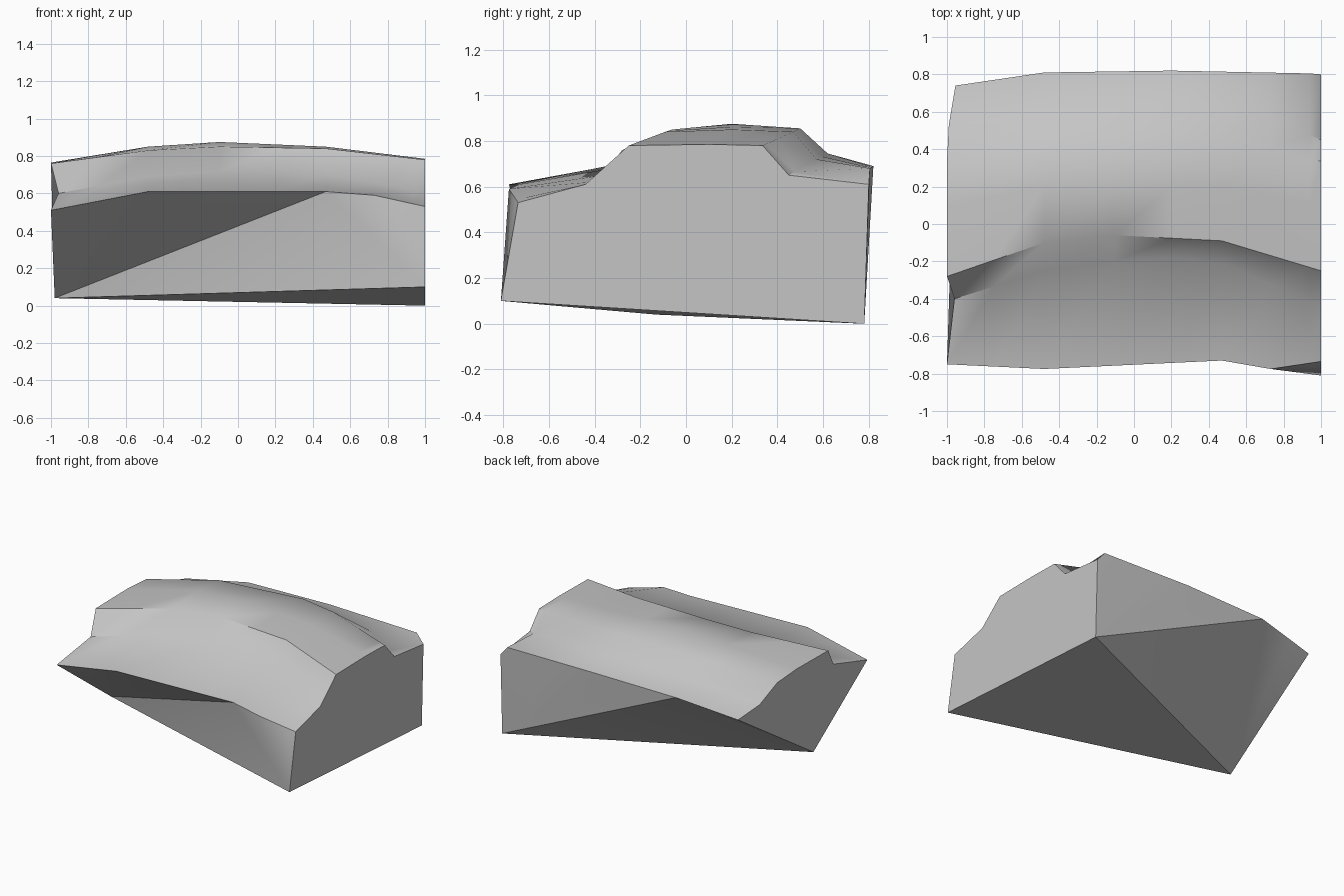
import bpy
import bmesh
import math

cube = bpy.data.objects.get("Cube")
if cube:
    bpy.data.objects.remove(cube, do_unlink=True)

stone = bpy.data.materials.new("light grey stone")
stone.use_nodes = True
stone.diffuse_color = (0.56, 0.56, 0.56, 1)
stone.node_tree.nodes["Principled BSDF"].inputs["Base Color"].default_value = (0.56, 0.56, 0.56, 1)

# Long edges of the block, from the left end to the right end
front_lip = [(-1, -.75, .51), (-.48, -.775, .61), (.47, -.73, .61), (.73, -.775, .59), (1, -.735, .53)]
front_foot = [(-.96, -.4, .6), (-.48, -.25, .69), (.1, -.17, .73), (.47, -.21, .7), (1, -.44, .61)]
front_crest = [(-1, -.28, .76), (-.48, -.1, .83), (-.1, -.06, .85), (.47, -.09, .84), (1, -.25, .78)]
crown = [(-1, .1, .765), (-.48, .2, .85), (-.1, .2, .875), (.47, .2, .85), (1, .1, .785)]
back_crest = [(-1, .33, .75), (-.48, .46, .83), (.2, .5, .855), (.47, .47, .84), (1, .335, .78)]
back_foot = [(-.99, .53, .655), (-.48, .58, .72), (.2, .62, .745), (.73, .57, .72), (1, .45, .65)]
back_lip = [(-.955, .74, .61), (-.48, .81, .68), (.2, .82, .69), (.94, .805, .68), (1, .8, .61)]
rows = [front_lip, front_foot, front_crest, crown, back_crest, back_foot, back_lip]
columns = [-1, -.75, -.48, -.1, .2, .47, .73, .94, 1]


def sample(row, x):
    """Point on a long edge at the given x."""
    x = max(x, row[0][0])
    for a, b in zip(row, row[1:]):
        if x <= b[0]:
            t = (x - a[0]) / (b[0] - a[0])
            return [p + (q - p) * t for p, q in zip(a, b)]
    return row[-1]


bm = bmesh.new()
grid = [[bm.verts.new(sample(row, x)) for x in columns] for row in rows]
last = len(columns) - 1

# Stepped, arched upper surface
for low, high in zip(grid, grid[1:]):
    for i in range(last):
        bm.faces.new((low[i], low[i + 1], high[i + 1], high[i]))

# Three corners of the slanted underside
left = bm.verts.new((-.98, -.13, .04))
right_front = bm.verts.new((1, -.81, .1))
right_back = bm.verts.new((1, .78, 0))
bm.faces.new((left, right_back, right_front))


def side_wall(edge, corner, turn):
    """Fan the wall from the left corner, then from a right corner."""
    for i in range(last):
        tip = left if i < turn else corner
        bm.faces.new((edge[i], edge[i + 1], tip))
    bm.faces.new((left, corner, edge[turn]))


side_wall(grid[0], right_front, columns.index(.47))
side_wall(grid[-1], right_back, columns.index(-.48))

# End walls
bm.faces.new([row[0] for row in grid] + [left])
bm.faces.new([row[-1] for row in grid] + [right_back, right_front])
bmesh.ops.recalc_face_normals(bm, faces=bm.faces)

mesh = bpy.data.meshes.new("rock_block")
bm.to_mesh(mesh)
bm.free()
mesh.materials.append(stone)
rock = bpy.data.objects.new("rock_block", mesh)
bpy.context.collection.objects.link(rock)
bpy.ops.object.select_all(action="DESELECT")
rock.select_set(True)
bpy.context.view_layer.objects.active = rock
bpy.ops.object.shade_smooth_by_angle(angle=math.radians(40))
